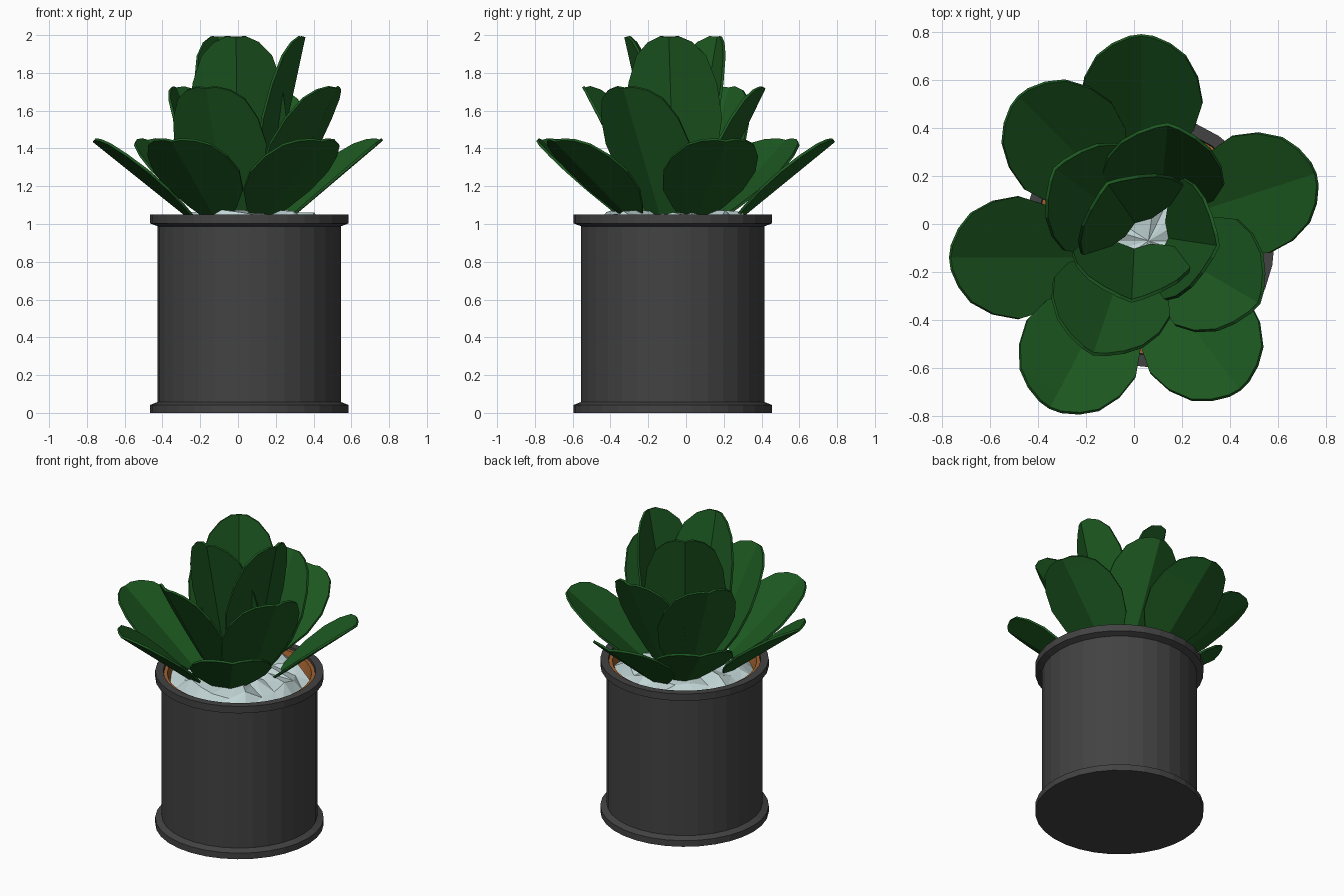
import bpy, bmesh, math, random
from mathutils import Vector

if "Cube" in bpy.data.objects:
    bpy.data.objects.remove(bpy.data.objects["Cube"])

random.seed(4)
CX, CY = 0.06, -0.07  # pot axis


def material(name, rgb):
    m = bpy.data.materials.new(name)
    m.diffuse_color = (*rgb, 1)
    m.use_nodes = True
    m.node_tree.nodes["Principled BSDF"].inputs["Base Color"].default_value = m.diffuse_color
    return m


def finish(bm, name, mat):
    bmesh.ops.recalc_face_normals(bm, faces=bm.faces)
    mesh = bpy.data.meshes.new(name)
    bm.to_mesh(mesh)
    bm.free()
    mesh.materials.append(mat)
    ob = bpy.data.objects.new(name, mesh)
    bpy.context.collection.objects.link(ob)
    return ob


def lathe(name, profile, mat, steps=32):
    bm = bmesh.new()
    vs = [bm.verts.new((r, 0, z)) for r, z in profile]
    es = [bm.edges.new(p) for p in zip(vs, vs[1:])]
    bmesh.ops.spin(bm, geom=vs + es, cent=(0, 0, 0), axis=(0, 0, 1),
                   angle=2 * math.pi, steps=steps)
    bmesh.ops.remove_doubles(bm, verts=bm.verts, dist=1e-4)
    ob = finish(bm, name, mat)
    ob.location = (CX, CY, 0)
    return ob


dark = material("dark_pot", (0.055, 0.055, 0.055))
clay = material("clay", (0.35, 0.12, 0.03))
stone = material("pale_stone", (0.55, 0.68, 0.68))
green = material("leaf_green", (0.012, 0.1, 0.015))

# Outer pot with foot and rim
lathe("pot", [(0, 0), (0.525, 0), (0.525, 0.042), (0.485, 0.058), (0.485, 0.988),
              (0.525, 1.003), (0.525, 1.05), (0.475, 1.05), (0.465, 0.94), (0, 0.94)], dark)

# Clay liner inside the rim
lathe("clay_liner", [(0.472, 1.035), (0.45, 1.035), (0.42, 0.945), (0.464, 0.945)], clay)

# Uneven mound of pale gravel
bm = bmesh.new()
rings = []
n = 22
for r, z in ((0.435, 0.97), (0.36, 1.04), (0.2, 1.05)):
    rings.append([bm.verts.new((
        (r + random.uniform(-0.02, 0.01)) * math.cos(2 * math.pi * i / n),
        (r + random.uniform(-0.02, 0.01)) * math.sin(2 * math.pi * i / n),
        z + random.uniform(-0.02, 0.035))) for i in range(n)])
top = bm.verts.new((0, 0, 1.05))
for i in range(n):
    j = (i + 1) % n
    for a, b in zip(rings, rings[1:]):
        bm.faces.new((a[i], a[j], b[j]))
        bm.faces.new((a[i], b[j], b[i]))
    bm.faces.new((rings[-1][i], rings[-1][j], top))
finish(bm, "gravel", stone).location = (CX, CY, 0)

# Leaf outline: fraction from tip, half width
OUTLINE = [(0.0, 0.05), (0.04, 0.12), (0.12, 0.185), (0.28, 0.235), (0.48, 0.255),
           (0.7, 0.22), (0.88, 0.14), (1.0, 0.07)]


def leaf(name, base, tip, cup):
    """Leaf folded along its midrib, edges lifted towards the plant's centre."""
    base, tip = Vector(base), Vector(tip)
    axis = (tip - base).normalized()
    side = axis.cross(Vector((0, 0, 1))).normalized()
    lift = side.cross(axis).normalized()
    bm = bmesh.new()
    rows = []
    for t, w in OUTLINE:
        mid = tip.lerp(base, t)
        edge = mid + lift * w * cup
        rows.append([bm.verts.new(p) for p in (edge - side * w, mid, edge + side * w)])
    for a, b in zip(rows, rows[1:]):
        for k in (0, 1):
            bm.faces.new((a[k], a[k + 1], b[k + 1], b[k]))
    ob = finish(bm, name, green)
    mod = ob.modifiers.new("thickness", 'SOLIDIFY')
    mod.thickness = 0.014
    mod.offset = 0


# Tiers: base height, tip height, fold, [(base xy, tip xy)]
TIERS = {
    "lower_leaf": (1.02, 1.44, 0.22, [
        ((0.03, 0.27), (0.03, 0.785)), ((-0.10, 0.15), (-0.48, 0.53)),
        ((-0.24, -0.14), (-0.765, -0.14)), ((-0.11, -0.31), (-0.35, -0.765)),
        ((0.13, -0.28), (0.44, -0.69)), ((0.26, 0.05), (0.755, 0.21))]),
    "middle_leaf": (1.03, 1.72, 0.3, [
        ((-0.05, -0.18), (-0.17, -0.54)), ((0.18, -0.13), (0.52, -0.33)),
        ((0.11, 0.08), (0.14, 0.415)), ((-0.06, 0.04), (-0.33, 0.23))]),
    "upper_leaf": (1.06, 1.99, 0.35, [
        ((0.0, -0.11), (-0.01, -0.32)), ((0.15, -0.06), (0.35, -0.09)),
        ((0.0, 0.01), (-0.11, 0.17))]),
}
for name, (z0, z1, cup, leaves) in TIERS.items():
    for i, (b, t) in enumerate(leaves):
        leaf(f"{name}_{i + 1}", (*b, z0), (*t, z1), cup)
